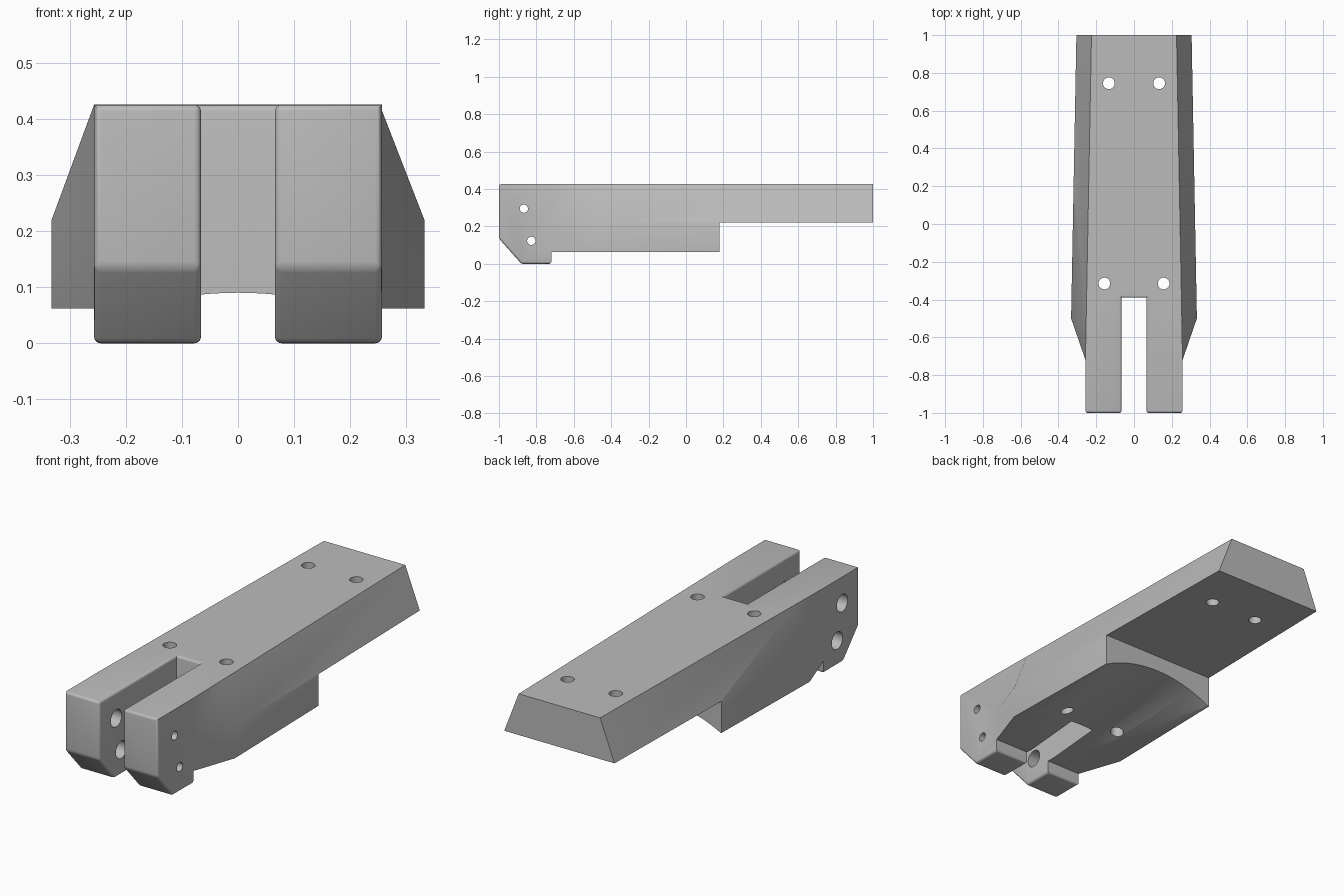
import bpy, bmesh, math
from mathutils import Vector, Matrix

cube = bpy.data.objects.get("Cube")
if cube:
    bpy.data.objects.remove(cube, do_unlink=True)

grey = bpy.data.materials.new("plain_grey")
grey.use_nodes = True
COLOUR = (0.5, 0.5, 0.5, 1)
grey.diffuse_color = COLOUR
grey.node_tree.nodes["Principled BSDF"].inputs["Base Color"].default_value = COLOUR


def make_object(name, bm):
    bmesh.ops.recalc_face_normals(bm, faces=bm.faces)
    mesh = bpy.data.meshes.new(name)
    bm.to_mesh(mesh)
    bm.free()
    obj = bpy.data.objects.new(name, mesh)
    mesh.materials.append(grey)
    bpy.context.collection.objects.link(obj)
    return obj


def cut_away(target, name, bm):
    """Subtract a temporary solid from the target."""
    cutter = make_object(name, bm)
    cutter.hide_render = True
    mod = target.modifiers.new(name, 'BOOLEAN')
    mod.operation = 'DIFFERENCE'
    mod.solver = 'EXACT'
    mod.object = cutter
    bpy.context.view_layer.objects.active = target
    bpy.ops.object.modifier_apply(modifier=mod.name)
    bpy.data.objects.remove(cutter, do_unlink=True)


def box(low, high):
    bm = bmesh.new()
    low, high = Vector(low), Vector(high)
    bmesh.ops.create_cube(bm, size=1)
    bmesh.ops.scale(bm, vec=high - low, verts=bm.verts)
    bmesh.ops.translate(bm, vec=(low + high) / 2, verts=bm.verts)
    return bm


def rod(start, end, radius, sides=48):
    bm = bmesh.new()
    start, end = Vector(start), Vector(end)
    axis = end - start
    turn = axis.to_track_quat('Z', 'Y').to_matrix().to_4x4()
    bmesh.ops.create_cone(bm, cap_ends=True, segments=sides, radius1=radius, radius2=radius,
                          depth=axis.length, matrix=Matrix.Translation((start + end) / 2) @ turn)
    return bm


# Tapered body, lofted along y: (y, top half width, lower half width, bottom z)
TOP, SHOULDER = 0.426, 0.22
stations = [(-1, .257, .257, .135), (-.88, .257, .257, 0), (-.72, .257, .257, 0),
            (-.5, .253, .333, 0), (1, .225, .305, 0)]
bm = bmesh.new()
rings = []
for y, top, low, base in stations:
    half = [(low, base), (low, SHOULDER), (top, TOP)]
    outline = half + [(-x, z) for x, z in reversed(half)]
    rings.append([bm.verts.new((x, y, z)) for x, z in outline])
for a, b in zip(rings, rings[1:]):
    for i in range(len(a)):
        j = (i + 1) % len(a)
        bm.faces.new((a[i], a[j], b[j], b[i]))
bm.faces.new(rings[0])
bm.faces.new(rings[-1])
body = make_object("forked_body", bm)

# Stepped underside and front slot
cut_away(body, "belly_cutter", box((-1, -.72, -1), (1, 2, .062)))
cut_away(body, "tail_cutter", box((-1, .178, -1), (1, 2, SHOULDER)))
cut_away(body, "slot_cutter", box((-.066, -2, -1), (.066, -.39, 1)))

# Rounded edges around the prong noses and the slot rim
bm = bmesh.new()
bm.from_mesh(body.data)
bmesh.ops.dissolve_limit(bm, angle_limit=.01, verts=bm.verts, edges=bm.edges)


def rounded(edge):
    pts = [v.co for v in edge.verts]
    nose = all(p.y < -.99 for p in pts)
    toe = all(p.y < -.71 and p.z < .14 for p in pts) and not all(p.y > -.73 for p in pts)
    heel = all(p.z < .01 for p in pts)
    rim = all(p.z > .42 and abs(p.x) < .07 and p.y < -.38 for p in pts)
    return (nose or toe or heel or rim) and edge.calc_face_angle(0) > .2


bmesh.ops.bevel(bm, geom=[e for e in bm.edges if rounded(e)], offset=.012, segments=4,
                profile=.5, affect='EDGES', clamp_overlap=True)
bm.to_mesh(body.data)
bm.free()

# Shallow arched channel that deepens towards the back
R = .68
cut_away(body, "channel_cutter", rod((0, -.718 + .084 * R, .064 - R), (0, .7, .183 - R), R, 160))

# Vertical screw holes
for side in (-1, 1):
    for x, y in ((.133, .745), (.157, -.315)):
        cut_away(body, "screw_cutter", rod((side * x, y, -1), (side * x, y, 1), .031))

# Cross holes: narrow through the left prong, wide through the right prong
for y, z in ((-.867, .295), (-.827, .123)):
    cut_away(body, "narrow_cutter", rod((0, y, z), (1, y, z), .022))
    cut_away(body, "wide_cutter", rod((-1, y, z), (0, y, z), .043))

for o in bpy.context.selected_objects:
    o.select_set(False)
body.select_set(True)
bpy.context.view_layer.objects.active = body
bpy.ops.object.shade_smooth_by_angle(angle=math.radians(30))
